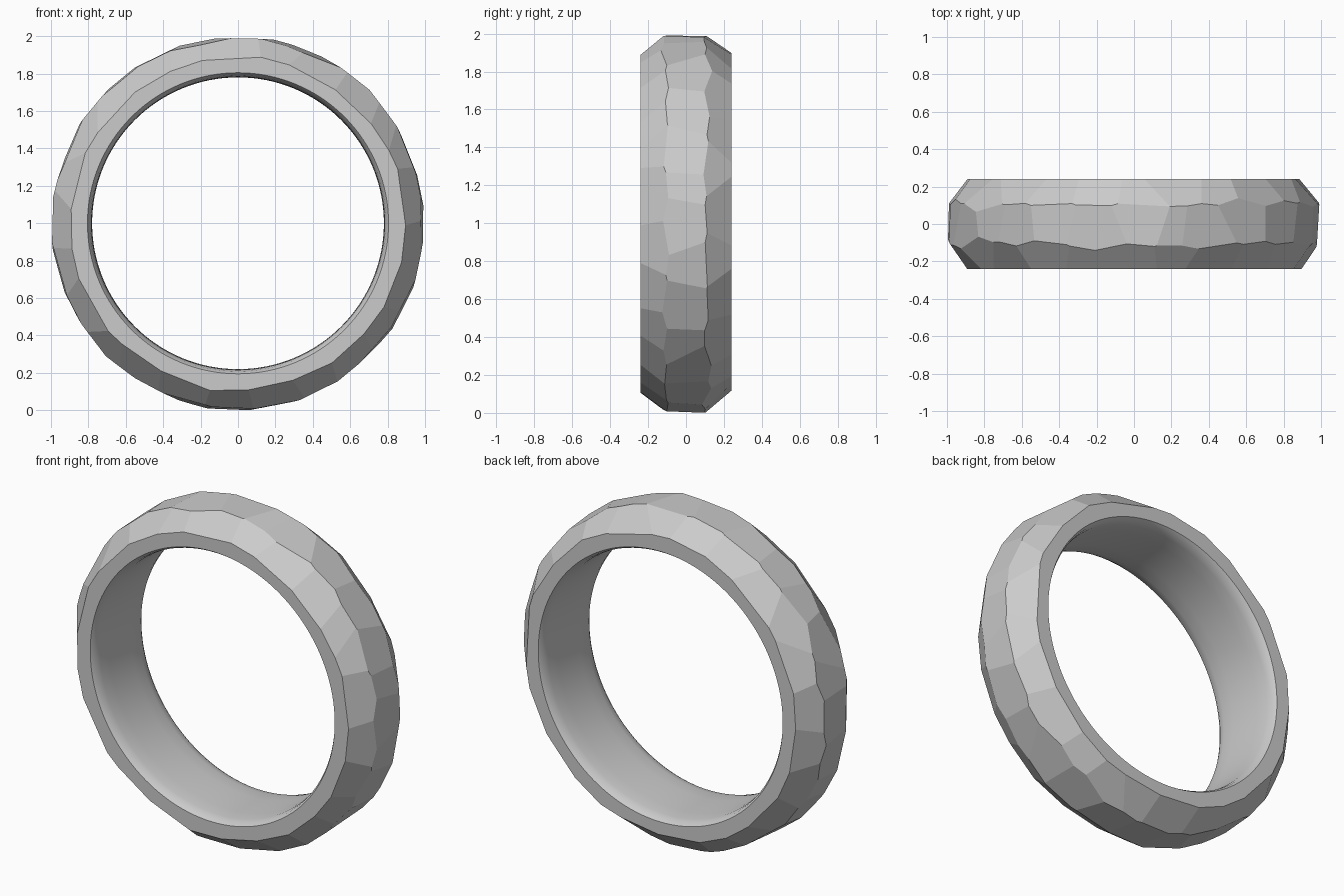
import bpy, bmesh, math, random
from mathutils import Vector

if "Cube" in bpy.data.objects:
    bpy.data.objects.remove(bpy.data.objects["Cube"])

random.seed(7)
HALF = 0.24
CENTRE = Vector((0, 0, 1))


def radial(a):
    return Vector((math.cos(a), 0, math.sin(a)))


def make_object(name, bm):
    bmesh.ops.recalc_face_normals(bm, faces=bm.faces[:])
    mesh = bpy.data.meshes.new(name)
    bm.to_mesh(mesh)
    bm.free()
    ob = bpy.data.objects.new(name, mesh)
    bpy.context.collection.objects.link(ob)
    return ob


def lathe(name, profile, segs):
    """Closed solid turned around the y axis from (radius, y) points."""
    bm = bmesh.new()
    rings = [[bm.verts.new(CENTRE + radial(2 * math.pi * i / segs) * r + Vector((0, y, 0)))
              for i in range(segs)] for r, y in profile]
    for lo, hi in zip(rings, rings[1:]):
        for i in range(segs):
            j = (i + 1) % segs
            bm.faces.new((lo[i], lo[j], hi[j], hi[i]))
    bm.faces.new(rings[0])
    bm.faces.new(rings[-1])
    return make_object(name, bm)


# Solid disc that the facets are planed from
band = lathe("ring_band", [(1.06, -HALF), (1.06, HALF)], 64)
bm = bmesh.new()
bm.from_mesh(band.data)


def plane_off(point, normal):
    geom = bm.verts[:] + bm.edges[:] + bm.faces[:]
    cut = bmesh.ops.bisect_plane(bm, geom=geom, dist=1e-5, plane_co=point,
                                 plane_no=normal, clear_outer=True)
    edges = [e for e in cut["geom_cut"] if isinstance(e, bmesh.types.BMEdge)]
    if len(edges) > 2:
        bmesh.ops.contextual_create(bm, geom=edges)


# Hammered facets: a middle row and two sloping side rows
for y, r, tilt, count, offset in ((0, 0.987, 0, 28, 0),
                                  (-0.17, 0.938, -36, 25, 0.5),
                                  (0.17, 0.938, 36, 25, 0.2)):
    for i in range(count):
        a = 2 * math.pi * (i + offset + random.uniform(-0.2, 0.2)) / count
        t = math.radians(tilt + random.uniform(-5, 5))
        out = radial(a)
        side = Vector((-out.z, 0, out.x))
        normal = (out * math.cos(t) + Vector((0, math.sin(t), 0))
                  + side * random.uniform(-0.03, 0.03)).normalized()
        point = CENTRE + out * (r + random.uniform(-0.004, 0.006)) + Vector((0, y, 0))
        plane_off(point, normal)

bmesh.ops.recalc_face_normals(bm, faces=bm.faces[:])
bm.to_mesh(band.data)
bm.free()

# Rounded finger hole
half = [(0.781, 0.1), (0.784, 0.18), (0.792, 0.22), (0.805, HALF), (0.82, 0.26)]
profile = [(r, -y) for r, y in reversed(half)] + [(0.78, 0)] + half
hole = lathe("hole_cutter", profile, 128)
mod = band.modifiers.new("finger_hole", 'BOOLEAN')
mod.operation = 'DIFFERENCE'
mod.solver = 'EXACT'
mod.object = hole
bpy.context.view_layer.objects.active = band
bpy.ops.object.modifier_apply(modifier=mod.name)
bpy.data.objects.remove(hole)

# Smooth inside, flat facets outside
for p in band.data.polygons:
    d = p.center - CENTRE
    d.y = 0
    p.use_smooth = p.normal.dot(d) < -0.1
